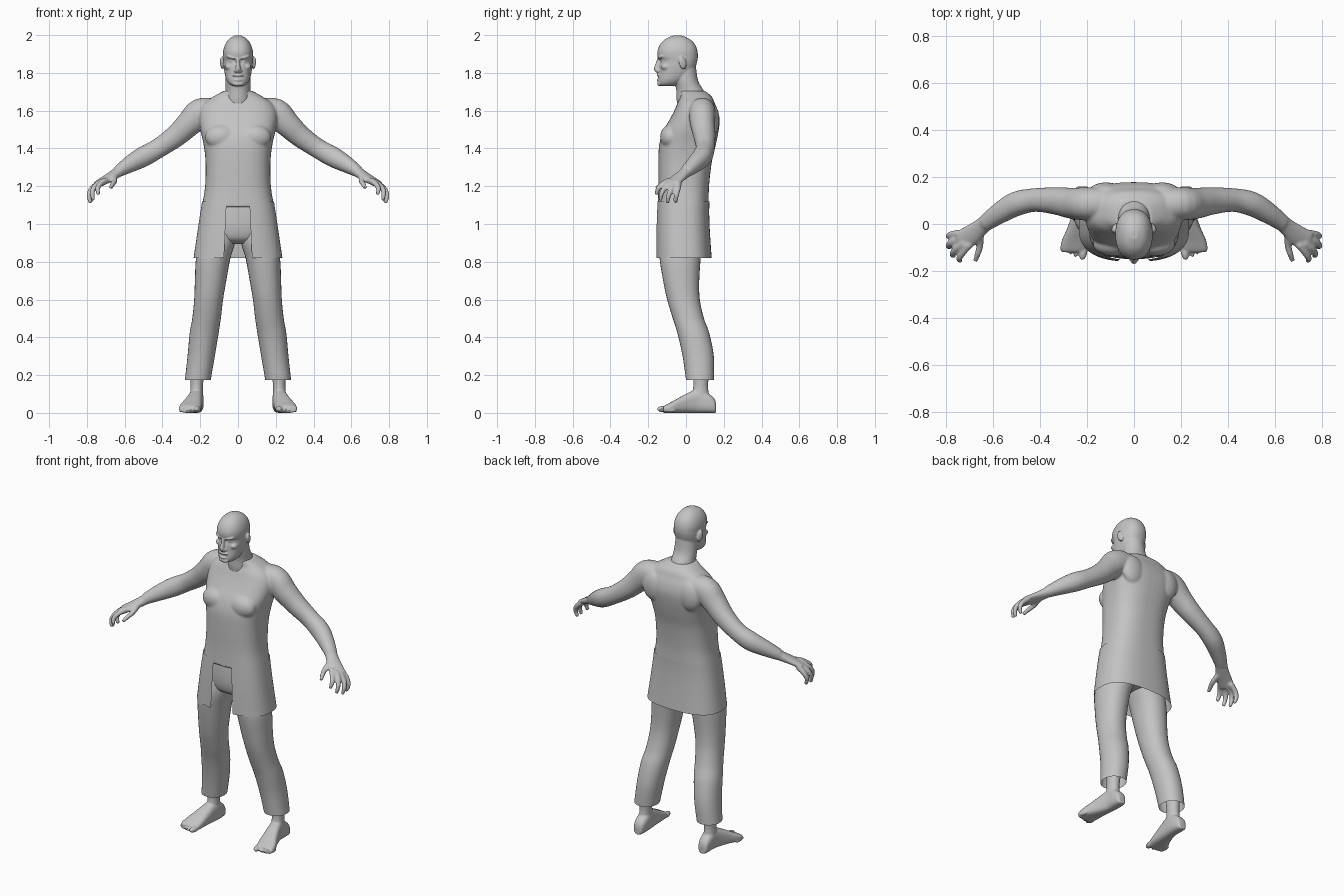
import bpy, bmesh, math
from mathutils import Vector, Matrix, Euler

grey = bpy.data.materials.new("plain grey")
grey.diffuse_color = (0.55, 0.55, 0.55, 1)
X, Y, Z = Vector((1, 0, 0)), Vector((0, 1, 0)), Vector((0, 0, 1))


def catmull(rows, sub):
    """Smoothly subdivide a list of equal-length rows."""
    out = []
    for i in range(len(rows) - 1):
        p = [rows[max(0, min(len(rows) - 1, i + k))] for k in (-1, 0, 1, 2)]
        for j in range(sub):
            t = j / sub
            out.append([0.5 * (2 * b + (c - a) * t + (2 * a - 5 * b + 4 * c - d) * t * t
                               + (3 * b - a - 3 * c + d) * t ** 3) for a, b, c, d in zip(*p)])
    return out + [list(rows[-1])]


def box(z, x0, x1, y0, y1):
    """Horizontal ring from its extents."""
    return ((x0 + x1) / 2, (y0 + y1) / 2, z, (x1 - x0) / 2, (y1 - y0) / 2)


def loft(bm, rings, axis=None, n=2.0, seg=32, sub=4, gap=0.0, caps=(True, True)):
    """Skin rings (x, y, z, ru, rv); axis 'z' or 'y' fixes the ring plane, None follows the path."""
    rows = catmull(rings, sub)
    pts = [Vector(r[:3]) for r in rows]
    side = (pts[-1] - pts[0]).cross(Z)
    loops = []
    for i, r in enumerate(rows):
        if axis:
            u, v = X, (Y if axis == 'z' else Z)
        else:
            t = (pts[min(i + 1, len(pts) - 1)] - pts[max(i - 1, 0)]).normalized()
            u = (side - t * side.dot(t)).normalized()
            v = u.cross(t)
        loop = []
        for k in range(seg + (1 if gap else 0)):
            a = -math.pi / 2 + gap + (2 * math.pi - 2 * gap) * k / seg
            c, s = math.cos(a), math.sin(a)
            cu = math.copysign(abs(c) ** (2 / n), c) * r[3]
            sv = math.copysign(abs(s) ** (2 / n), s) * r[4]
            loop.append(bm.verts.new(pts[i] + u * cu + v * sv))
        loops.append(loop)
    for a, b in zip(loops, loops[1:]):
        for k in range(seg):
            m = (k + 1) % len(a)
            bm.faces.new((a[k], a[m], b[m], b[k]))
    for cap, loop in zip(caps, (loops[0], loops[-1])):
        if cap:
            bm.faces.new(loop)


def blob(bm, loc, size, rot=(0, 0, 0)):
    """Ellipsoid."""
    m = Matrix.Translation(loc) @ Euler(rot).to_matrix().to_4x4() @ Matrix.Diagonal((*size, 1))
    bmesh.ops.create_icosphere(bm, subdivisions=3, radius=1, matrix=m)


def finish(bm, name, voxel=0, smooth=3):
    """Make the object; voxel > 0 fuses overlapping parts into one skin."""
    bmesh.ops.recalc_face_normals(bm, faces=bm.faces)
    me = bpy.data.meshes.new(name)
    bm.to_mesh(me)
    bm.free()
    me.materials.append(grey)
    ob = bpy.data.objects.new(name, me)
    bpy.context.collection.objects.link(ob)
    for p in me.polygons:
        p.use_smooth = True
    me.set_sharp_from_angle(angle=math.radians(50))
    if voxel:
        mod = ob.modifiers.new("fuse", 'REMESH')
        mod.mode, mod.voxel_size, mod.use_smooth_shade = 'VOXEL', voxel, True
        mod = ob.modifiers.new("soften", 'SMOOTH')
        mod.factor, mod.iterations = 0.5, smooth
    return ob


# Head and neck
bm = bmesh.new()
skull = [(1.730, .030, -.135, -.06), (1.742, .048, -.146, -.03), (1.765, .062, -.147, 0),
         (1.80, .071, -.143, .035), (1.835, .076, -.142, .052), (1.865, .078, -.136, .060),
         (1.888, .079, -.150, .063), (1.92, .078, -.150, .060), (1.955, .066, -.134, .045),
         (1.982, .045, -.105, .015), (1.998, .016, -.065, -.025)]
loft(bm, [box(z, -w, w, f, b) for z, w, f, b in skull], 'z', 2.25)
neck = [(1.60, .085, -.04, .13), (1.66, .074, -.05, .125), (1.71, .067, -.052, .092),
        (1.76, .066, -.06, .064), (1.84, .062, -.07, .052)]
loft(bm, [box(z, -w, w, f, b) for z, w, f, b in neck], 'z')
# Nose, lips and chin
loft(bm, [(0, -.138, 1.885, .009, .012), (0, -.148, 1.85, .010, .013),
          (0, -.156, 1.822, .014, .015), (0, -.150, 1.803, .014, .011)], 'z', sub=3, seg=16)
blob(bm, (0, -.145, 1.787), (.030, .011, .007))
blob(bm, (0, -.145, 1.762), (.022, .011, .007))
blob(bm, (0, -.139, 1.742), (.030, .014, .013))
for s in (-1, 1):
    # Eyes, angry brows, cheeks, nostrils and ears
    blob(bm, (s * .031, -.121, 1.862), (.014, .013, .009))
    blob(bm, (s * .034, -.134, 1.882), (.030, .013, .008), (0, -s * .25, s * .35))
    blob(bm, (s * .048, -.106, 1.832), (.022, .026, .018))
    blob(bm, (s * .014, -.148, 1.811), (.009, .010, .008))
    blob(bm, (s * .084, -.018, 1.853), (.010, .020, .034), (.25, 0, s * .3))
finish(bm, "head_and_neck", 0.0045, 3)

# Torso with arms and hands
bm = bmesh.new()
torso = [(1.09, .192, -.15, .12), (1.20, .174, -.146, .122), (1.33, .172, -.146, .137),
         (1.42, .182, -.142, .158), (1.49, .198, -.122, .172), (1.55, .208, -.088, .178),
         (1.60, .205, -.062, .169), (1.64, .180, -.045, .152), (1.675, .130, -.030, .136),
         (1.705, .075, -.035, .100)]
loft(bm, [box(z, -w, w, f, b) for z, w, f, b in torso], 'z', 2.6, 48)
arm = [(.12, .085, 1.595, .070, .070), (.20, .086, 1.585, .070, .079), (.26, .088, 1.53, .066, .068),
       (.33, .098, 1.465, .058, .059), (.42, .102, 1.402, .050, .052), (.50, .086, 1.357, .052, .054),
       (.57, .047, 1.318, .045, .045), (.635, .002, 1.278, .035, .031)]
palm = [(.615, .017, 1.29, .035, .030), (.65, -.012, 1.265, .036, .026),
        (.69, -.045, 1.24, .044, .021), (.74, -.075, 1.212, .045, .016)]
fingers = [[(.655, -.04, 1.25), (.655, -.09, 1.225), (.664, -.125, 1.21), (.675, -.158, 1.19)],
           [(.70, -.085, 1.232), (.725, -.118, 1.215), (.743, -.146, 1.19), (.738, -.157, 1.155)],
           [(.72, -.08, 1.225), (.757, -.105, 1.2), (.772, -.128, 1.165), (.765, -.136, 1.125)],
           [(.73, -.06, 1.22), (.774, -.077, 1.187), (.789, -.092, 1.15), (.780, -.099, 1.11)],
           [(.735, -.04, 1.215), (.774, -.044, 1.182), (.788, -.052, 1.147), (.776, -.056, 1.112)]]
for s in (-1, 1):
    for limb in (arm, palm):
        loft(bm, [(s * x, y, z, u, v) for x, y, z, u, v in limb], n=2.1)
    for f in fingers:
        radii = (.018, .015, .0135, .010)
        loft(bm, [(s * x, y, z, r, r) for (x, y, z), r in zip(f, radii)], seg=12)
    # Chest muscle and shoulder blade
    blob(bm, (s * .09, -.085, 1.46), (.085, .052, .065))
    blob(bm, (s * .12, .135, 1.55), (.075, .042, .09))
finish(bm, "torso_and_arms", 0.0065, 5)

# Tunic skirt, open at the front
bm = bmesh.new()
skirt = [(1.12, .190, -.153, .124), (1.05, .201, -.156, .123), (.95, .216, -.159, .127),
         (.82, .235, -.160, .136)]
loft(bm, [box(z, -w, w, f, b) for z, w, f, b in skirt], 'z', 2.6, 64, gap=.226, caps=(False, False))
finish(bm, "tunic_skirt")

# Trouser seat
bm = bmesh.new()
seat = [(1.13, .165, -.132, .105), (1.04, .180, -.138, .108), (.97, .180, -.136, .108),
        (.92, .150, -.120, .095), (.895, .09, -.08, .06)]
loft(bm, [box(z, -w, w, f, b) for z, w, f, b in seat], 'z', 2.4, 48)
finish(bm, "trouser_seat")

leg = [(.99, .005, .170, -.125, .09), (.90, .016, .198, -.139, .088), (.82, .040, .222, -.140, .078),
       (.70, .062, .228, -.121, .070), (.60, .079, .232, -.100, .073), (.50, .091, .242, -.070, .095),
       (.42, .103, .256, -.045, .124), (.30, .123, .267, -.018, .147), (.175, .144, .281, .0, .148)]
# Foot sections along its length: y, centre x, half width, height
foot = [(.160, .220, .018, .045), (.150, .220, .030, .075), (.115, .219, .037, .105),
        (.07, .220, .038, .125), (.03, .226, .041, .115), (-.02, .237, .048, .090),
        (-.07, .250, .057, .062), (-.105, .256, .057, .044), (-.120, .258, .050, .034)]
for s, side in ((-1, "right"), (1, "left")):
    # Trouser legs, open at the hem
    bm = bmesh.new()
    loft(bm, [box(z, *sorted((s * a, s * b)), f, k) for z, a, b, f, k in leg],
         'z', 2.15, caps=(True, False))
    finish(bm, side + "_trouser_leg")

    # Bare foot with ankle and toes
    bm = bmesh.new()
    loft(bm, [(s * cx, y, h / 2, w, h / 2) for y, cx, w, h in foot], 'y', 2.7)
    loft(bm, [(s * .222, .075, .04, .036, .055), (s * .220, .076, .10, .034, .045),
              (s * .218, .078, .15, .033, .039), (s * .215, .080, .24, .040, .046)], 'z')
    for i in range(5):
        big = 1.0 if i == 0 else .68 - .04 * i
        x = (.216, .245, .266, .285, .301)[i]
        blob(bm, (s * x, -.118 + .009 * i, .017 * big + .003), (.018 * big, .036 - .002 * i, .017 * big),
             (0, 0, s * .15))
    finish(bm, side + "_foot", 0.005, 3)
